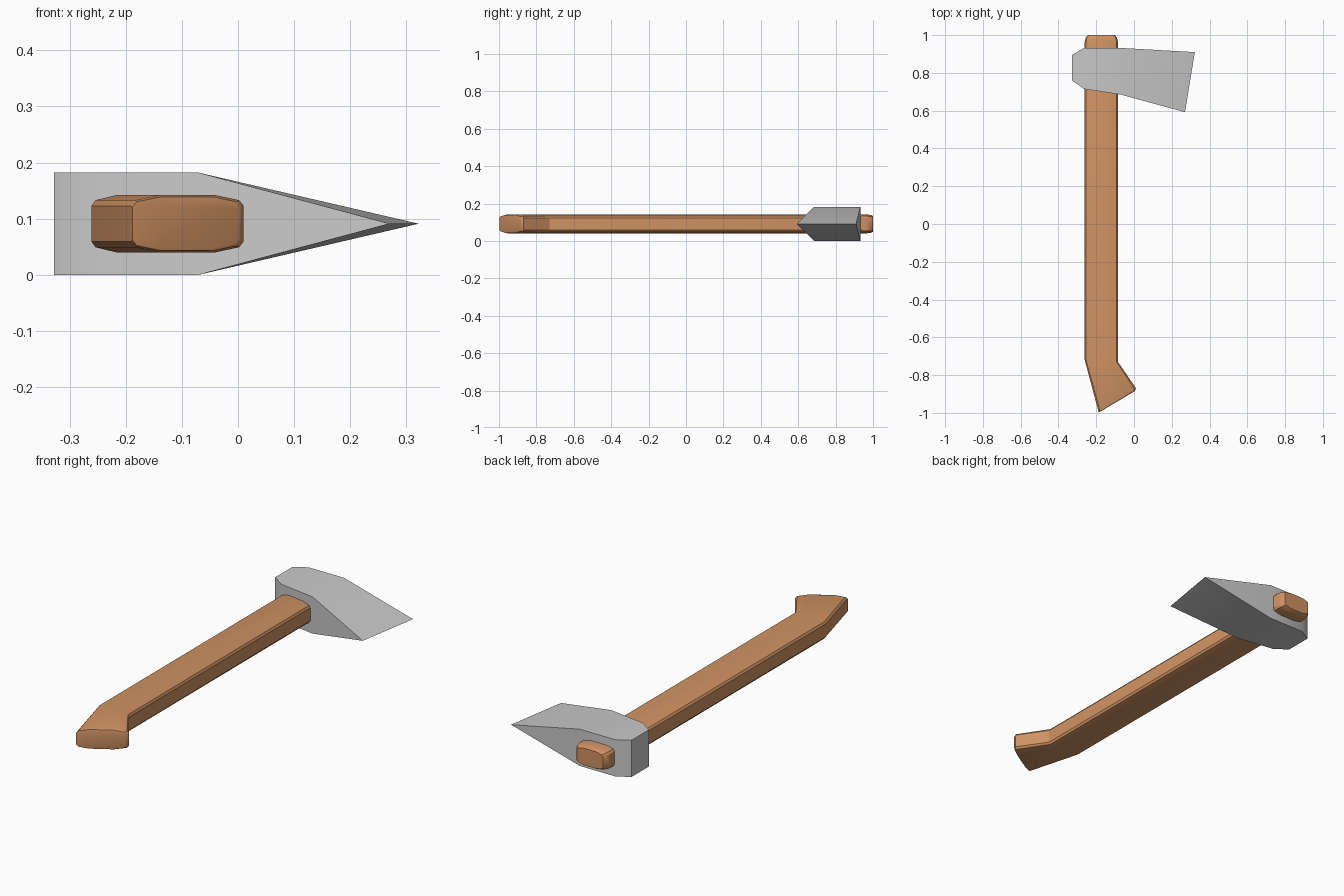
import bpy
import bmesh
import math
from mathutils import Vector

cube = bpy.data.objects.get("Cube")
if cube:
    bpy.data.objects.remove(cube, do_unlink=True)

MID_Z = 0.091


def material(name, rgb):
    mat = bpy.data.materials.new(name)
    mat.use_nodes = True
    mat.diffuse_color = (*rgb, 1)
    mat.node_tree.nodes["Principled BSDF"].inputs["Base Color"].default_value = (*rgb, 1)
    return mat


def finish(name, bm, mat):
    bmesh.ops.recalc_face_normals(bm, faces=bm.faces)
    mesh = bpy.data.meshes.new(name)
    bm.to_mesh(mesh)
    bm.free()
    mesh.materials.append(mat)
    obj = bpy.data.objects.new(name, mesh)
    bpy.context.collection.objects.link(obj)
    bpy.ops.object.select_all(action='DESELECT')
    obj.select_set(True)
    bpy.context.view_layer.objects.active = obj
    bpy.ops.object.shade_smooth_by_angle(angle=math.radians(32))
    return obj


def loft(bm, rings):
    """Skin matching vertex rings and cap both ends."""
    n = len(rings[0])
    for a, b in zip(rings, rings[1:]):
        for i in range(n):
            j = (i + 1) % n
            bm.faces.new((a[i], a[j], b[j], b[i]))
    bm.faces.new(rings[0])
    bm.faces.new(rings[-1])


wood = material("warm wood", (0.63, 0.29, 0.125))
steel = material("light steel", (0.59, 0.59, 0.59))

# Handle: chamfered section lofted between left and right edge points
half = [(-1, 0.032), (-0.92, 0.042), (-0.5, 0.051), (0.5, 0.051), (0.92, 0.042), (1, 0.032)]
section = half + [(u, -z) for u, z in reversed(half)]
stations = [  # left edge, right edge, thickness scale
    ((-0.181, -0.995), (0.002, -0.886), 0.82),
    ((-0.188, -0.998), (0.006, -0.881), 0.93),
    ((-0.191, -0.982), (0.010, -0.868), 1.0),
    ((-0.261, -0.72), (-0.085, -0.73), 1.0),
    ((-0.261, 0.965), (-0.085, 0.965), 1.0),
    ((-0.255, 0.988), (-0.091, 0.988), 0.93),
    ((-0.244, 1.0), (-0.102, 1.0), 0.82),
]
bm = bmesh.new()
rings = []
for left, right, scale in stations:
    l, r = Vector(left), Vector(right)
    ring = []
    for u, z in section:
        p = l.lerp(r, (u + 1) / 2)
        ring.append(bm.verts.new((p.x, p.y, MID_Z + z * scale)))
    rings.append(ring)
loft(bm, rings)
finish("handle", bm, wood)

# Axe head: blocky poll and eye, tapering to a flared cutting edge
bm = bmesh.new()
rings = []
for x, front, back in [(-0.328, 0.76, 0.895), (-0.265, 0.715, 0.932), (-0.07, 0.685, 0.932)]:
    rings.append([bm.verts.new((x, y, z)) for y, z in
                  [(front, 0), (back, 0), (back, 2 * MID_Z), (front, 2 * MID_Z)]])
for a, b in zip(rings, rings[1:]):
    for i in range(4):
        j = (i + 1) % 4
        bm.faces.new((a[i], a[j], b[j], b[i]))
bm.faces.new(rings[0])
toe = bm.verts.new((0.27, 0.592, MID_Z))
heel = bm.verts.new((0.322, 0.91, MID_Z))
fl, bl, bu, fu = rings[-1]
for face in [(fl, bl, heel, toe), (fu, bu, heel, toe), (fl, fu, toe), (bl, bu, heel)]:
    bm.faces.new(face)
finish("axe_head", bm, steel)
